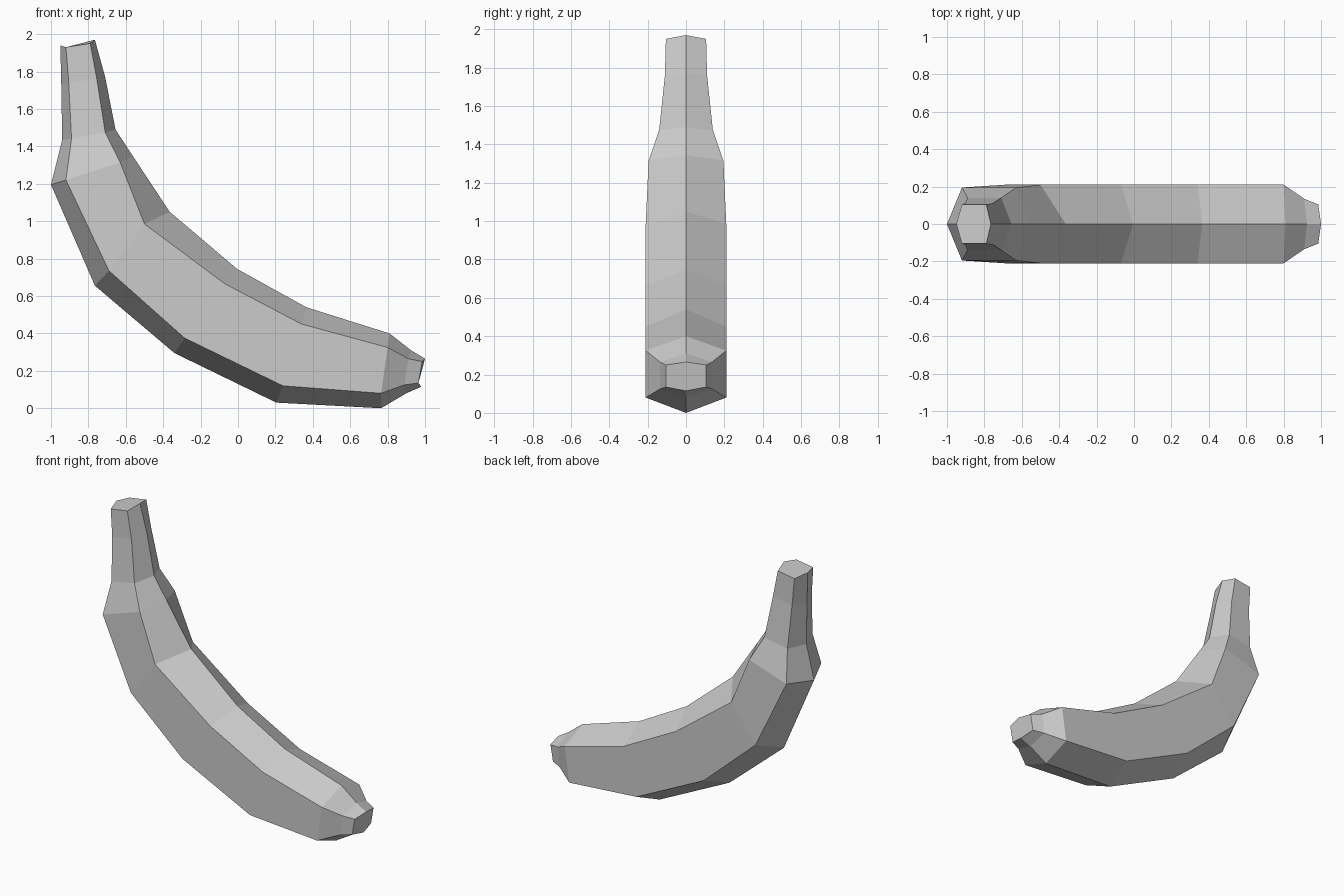
import bpy
import bmesh

default_cube = bpy.data.objects.get("Cube")
if default_cube:
    bpy.data.objects.remove(default_cube, do_unlink=True)


def make_material(name, colour):
    material = bpy.data.materials.new(name)
    material.use_nodes = True
    material.diffuse_color = colour
    shader = next(n for n in material.node_tree.nodes if n.type == "BSDF_PRINCIPLED")
    shader.inputs["Base Color"].default_value = colour
    return material


# Hexagonal sections from stem to tip:
# half width, then (x, z) of outer ridge, outer side, inner side, inner ridge
SECTIONS = [
    (.105, (-.95, 1.94), (-.92, 1.93), (-.79, 1.95), (-.765, 1.97)),
    (.11, (-.945, 1.73), (-.905, 1.74), (-.755, 1.76), (-.71, 1.77)),
    (.14, (-.94, 1.435), (-.89, 1.44), (-.71, 1.475), (-.655, 1.49)),
    (.195, (-1, 1.195), (-.92, 1.22), (-.63, 1.315), (-.56, 1.345)),
    (.21, (-.765, .655), (-.69, .735), (-.5, .985), (-.365, 1.05)),
    (.21, (-.34, .295), (-.285, .375), (-.07, .665), (-.005, .745)),
    (.21, (.205, .03), (.24, .12), (.34, .45), (.365, .54)),
    (.21, (.765, 0), (.765, .08), (.8, .325), (.81, .4)),
    (.135, (.9, .08), (.89, .125), (.91, .265), (.925, .31)),
    (.105, (.98, .115), (.965, .135), (.985, .25), (1, .265)),
]


def add_ring(bm, half_width, outer, outer_side, inner_side, inner):
    """Mirror one half section across y to make a closed ring of six vertices."""
    loop = [(outer, 0), (outer_side, -half_width), (inner_side, -half_width),
            (inner, 0), (inner_side, half_width), (outer_side, half_width)]
    return [bm.verts.new((x, y, z)) for (x, z), y in loop]


def build_lofted_body(name, sections, material):
    bm = bmesh.new()
    rings = [add_ring(bm, *section) for section in sections]

    # Bridge neighbouring rings with quads
    for upper, lower in zip(rings, rings[1:]):
        count = len(upper)
        for i in range(count):
            j = (i + 1) % count
            bm.faces.new((upper[i], upper[j], lower[j], lower[i]))

    # Close the stem end and the blossom end
    bm.faces.new(rings[0])
    bm.faces.new(rings[-1])
    bmesh.ops.recalc_face_normals(bm, faces=bm.faces)

    mesh = bpy.data.meshes.new(name)
    bm.to_mesh(mesh)
    bm.free()
    mesh.materials.append(material)
    mesh.shade_flat()
    body = bpy.data.objects.new(name, mesh)
    bpy.context.collection.objects.link(body)
    return body


# Curved fruit with stem, flat-shaded
plain_grey = make_material("plain grey", (.6, .6, .6, 1))
build_lofted_body("banana", SECTIONS, plain_grey)
